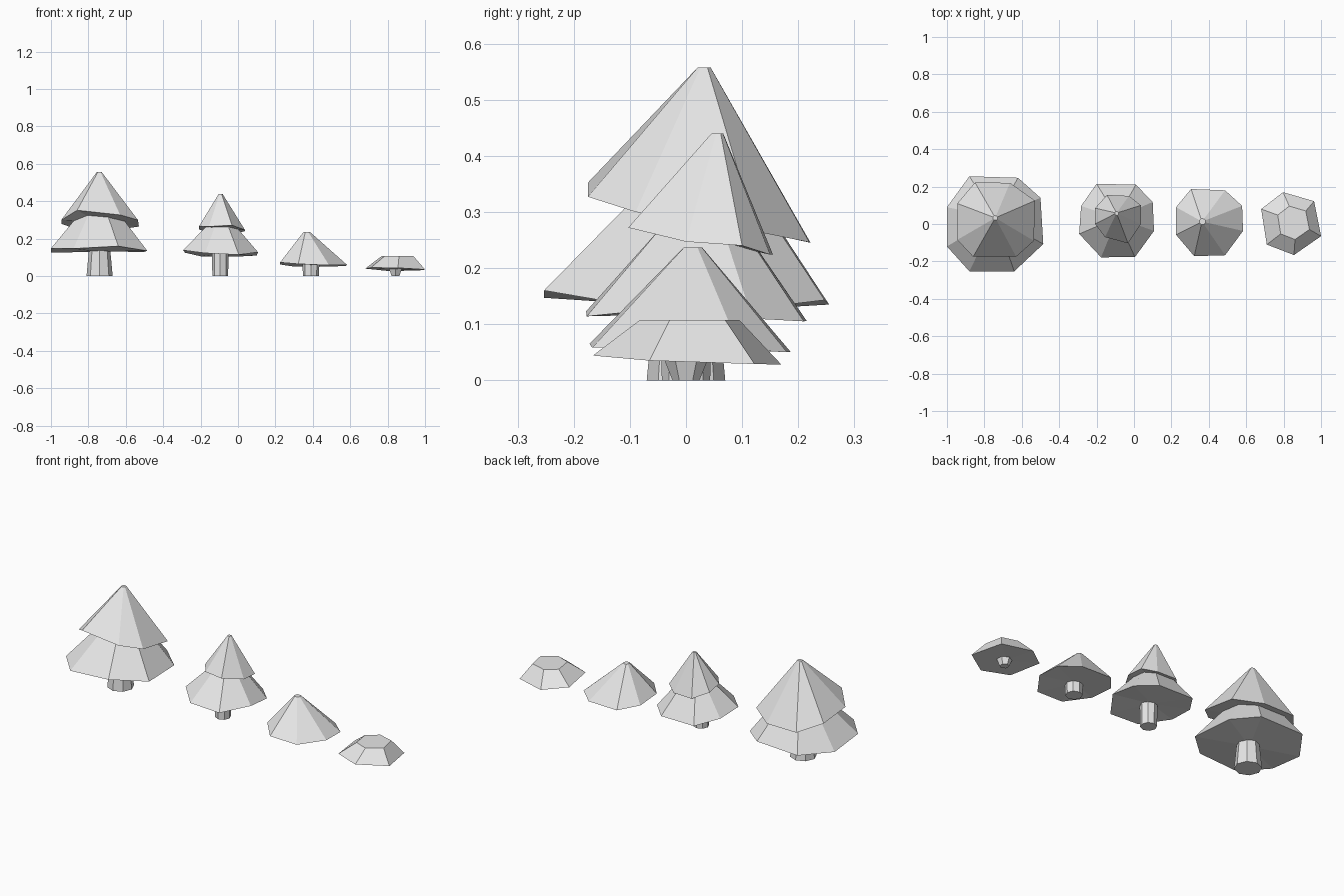
import bpy
import bmesh
from mathutils import Matrix, Vector

default_cube = bpy.data.objects.get("Cube")
if default_cube:
    bpy.data.objects.remove(default_cube, do_unlink=True)

# One plain grey for everything
grey = bpy.data.materials.new("plain_grey")
grey.use_nodes = True
grey.diffuse_color = (0.8, 0.8, 0.8, 1)
shader = next(n for n in grey.node_tree.nodes if n.type == "BSDF_PRINCIPLED")
shader.inputs["Base Color"].default_value = grey.diffuse_color


def finish(name, bm):
    """Turn a bmesh into a flat shaded object."""
    bmesh.ops.recalc_face_normals(bm, faces=bm.faces)
    mesh = bpy.data.meshes.new(name)
    bm.to_mesh(mesh)
    bm.free()
    mesh.materials.append(grey)
    obj = bpy.data.objects.new(name, mesh)
    bpy.context.collection.objects.link(obj)
    return obj


def foliage(name, rim, apex, taper, sag=0.0):
    """Cut-off cone from an uneven, tilted rim up to a small flat apex."""
    bm = bmesh.new()
    rim = [Vector(p) for p in rim]
    apex = Vector(apex)
    middle = sum(rim, Vector()) / len(rim)
    lower = [bm.verts.new(p) for p in rim]
    upper = []
    for p in rim:
        offset = (p - middle) * taper
        upper.append(bm.verts.new((apex.x + offset.x, apex.y + offset.y, apex.z)))
    base = bm.verts.new((middle.x, middle.y, middle.z - sag))
    for i in range(len(rim)):
        j = (i + 1) % len(rim)
        bm.faces.new((lower[i], lower[j], upper[j], upper[i]))
        bm.faces.new((lower[j], lower[i], base))
    bm.faces.new(upper)
    return finish(name, bm)


def trunk(name, x, height, base_radius, top_radius, sides=8):
    """Tapered post standing on the ground."""
    bm = bmesh.new()
    bmesh.ops.create_cone(
        bm, cap_ends=True, segments=sides, radius1=base_radius,
        radius2=top_radius, depth=height,
        matrix=Matrix.Translation((x, 0, height / 2)))
    return finish(name, bm)


# Large tree: trunk and two tiers, rims listed from the back left corner round
trunk("large_tree_trunk", -0.74, 0.15, 0.07, 0.056)
foliage("large_tree_lower_foliage", [
    (-.88, .255, .135), (-.62, .247, .143), (-.5, .14, .13), (-.485, -.107, .135),
    (-.64, -.253, .16), (-.88, -.253, .147), (-1, -.12, .148), (-1, .09, .125),
], (-.745, .02, .33), 0.42, 0.01)
foliage("large_tree_upper_foliage", [
    (-.85, .222, .245), (-.663, .22, .246), (-.53, .125, .265), (-.535, -.09, .3),
    (-.63, -.175, .327), (-.86, -.175, .352), (-.945, -.085, .3), (-.945, .11, .28),
], (-.742, .032, .557), 0.06)

# Medium tree: slimmer trunk and two tiers
trunk("medium_tree_trunk", -0.095, 0.13, 0.042, 0.045)
foliage("medium_tree_lower_foliage", [
    (-.2, .215, .106), (.01, .21, .105), (.1, .118, .11), (.107, -.037, .128),
    (.005, -.177, .114), (-.176, -.178, .123), (-.293, -.053, .138), (-.283, .096, .125),
], (-.09, .03, .265), 0.4)
foliage("medium_tree_upper_foliage", [
    (-.144, .155, .224), (-.027, .15, .224), (.037, .1, .24), (.037, 0, .247),
    (-.032, -.103, .272), (-.155, -.07, .265), (-.208, 0, .267), (-.208, .085, .25),
], (-.093, .057, .44), 0.08)

# Small tree: one pointed tier
trunk("small_tree_trunk", 0.39, 0.07, 0.043, 0.045)
foliage("small_tree_foliage", [
    (.305, .187, .05), (.487, .18, .05), (.578, .097, .055), (.583, -.037, .06),
    (.487, -.167, .058), (.322, -.172, .065), (.225, -.058, .073), (.225, .09, .062),
], (.367, .013, .237), 0.09)

# Sprout: a low six sided cap with a broad flat top
trunk("sprout_trunk", 0.842, 0.04, 0.024, 0.04, sides=6)
foliage("sprout_foliage", [
    (.797, .17, .028), (.963, .122, .029), (1, -.065, .035),
    (.855, -.166, .044), (.71, -.11, .045), (.68, .08, .04),
], (.85, .008, .107), 0.53)
